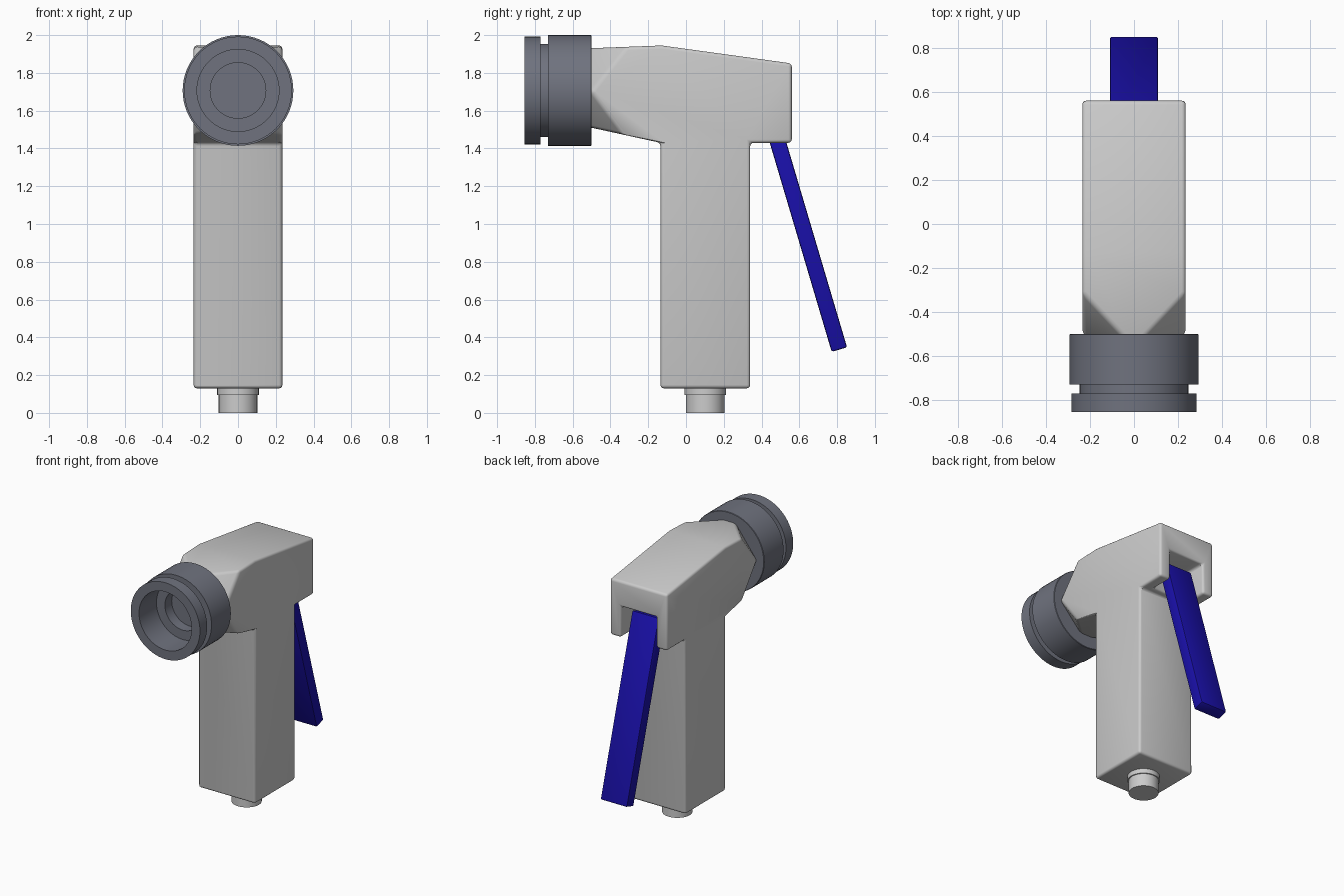
import bpy, bmesh, math
from mathutils import Vector, Matrix

if "Cube" in bpy.data.objects:
    bpy.data.objects.remove(bpy.data.objects["Cube"])


def material(name, rgb):
    m = bpy.data.materials.new(name)
    m.diffuse_color = (*rgb, 1)
    m.use_nodes = True
    m.node_tree.nodes["Principled BSDF"].inputs["Base Color"].default_value = m.diffuse_color
    return m


def add_object(name, bm, mat=None):
    bmesh.ops.recalc_face_normals(bm, faces=bm.faces)
    me = bpy.data.meshes.new(name)
    bm.to_mesh(me)
    bm.free()
    ob = bpy.data.objects.new(name, me)
    bpy.context.collection.objects.link(ob)
    if mat:
        me.materials.append(mat)
    return ob


def activate(ob):
    bpy.ops.object.select_all(action='DESELECT')
    ob.select_set(True)
    bpy.context.view_layer.objects.active = ob


def smooth(ob):
    activate(ob)
    bpy.ops.object.shade_smooth_by_angle(angle=math.radians(30))


def bevel(ob, width, segments=3):
    activate(ob)
    mod = ob.modifiers.new("bevel", 'BEVEL')
    mod.width, mod.segments = width, segments
    mod.limit_method, mod.angle_limit = 'ANGLE', math.radians(35)
    bpy.ops.object.modifier_apply(modifier=mod.name)


def box(name, size, centre, mat=None):
    bm = bmesh.new()
    bmesh.ops.create_cube(bm, size=1)
    bmesh.ops.scale(bm, vec=size, verts=bm.verts)
    ob = add_object(name, bm, mat)
    ob.location = centre
    return ob


def lathe(name, profile, matrix, mat=None, steps=64):
    bm = bmesh.new()
    vs = [bm.verts.new((r, 0, h)) for r, h in profile]
    es = [bm.edges.new(p) for p in zip(vs, vs[1:])]
    bmesh.ops.spin(bm, geom=vs + es, cent=(0, 0, 0), axis=(0, 0, 1),
                   angle=math.tau, steps=steps)
    bmesh.ops.remove_doubles(bm, verts=bm.verts, dist=1e-4)
    bmesh.ops.transform(bm, matrix=matrix, verts=bm.verts)
    ob = add_object(name, bm, mat)
    smooth(ob)
    return ob


# Body: head profile extruded across x
W = 0.235
side = [(-0.52, 1.514), (-0.135, 1.43), (0.34, 1.43), (0.56, 1.43),
        (0.56, 1.85), (-0.13, 1.945), (-0.52, 1.93)]
bm = bmesh.new()
a, b = [[bm.verts.new((x, y, z)) for y, z in side] for x in (-W, W)]
bm.faces.new(a)
bm.faces.new(b[::-1])
for i in range(len(side)):
    j = (i + 1) % len(side)
    bm.faces.new((a[i], a[j], b[j], b[i]))
bmesh.ops.recalc_face_normals(bm, faces=bm.faces)

# Front corner chamfers on the head
for sx in (-1, 1):
    for n in ((sx / 0.175, -1 / 0.18, 1 / 0.23), (sx / 0.175, -1 / 0.141, -1 / 0.19)):
        bmesh.ops.bisect_plane(bm, geom=bm.verts[:] + bm.edges[:] + bm.faces[:],
                               dist=1e-4, plane_co=(sx * W, -0.5, 1.70),
                               plane_no=Vector(n).normalized(), clear_outer=True)
        bmesh.ops.holes_fill(bm, edges=[e for e in bm.edges if e.is_boundary], sides=0)

# Handle pulled down from the underside of the head
under = min(bm.faces, key=lambda f: (f.calc_center_median() - Vector((0, 0.1, 1.43))).length)
new = bmesh.ops.extrude_discrete_faces(bm, faces=[under])['faces']
bmesh.ops.translate(bm, vec=(0, 0, 0.13 - 1.43), verts=new[0].verts)
body = add_object("body", bm)

# Slot for the lever at the back of the head
cutter = box("slot_cutter", (0.29, 0.415, 0.46), (0, 0.5925, 1.43))
cutter.hide_render = True
activate(body)
cut = body.modifiers.new("slot", 'BOOLEAN')
cut.operation, cut.object, cut.solver = 'DIFFERENCE', cutter, 'EXACT'
bpy.ops.object.modifier_apply(modifier=cut.name)
bpy.data.objects.remove(cutter)
bevel(body, 0.018)
smooth(body)

# Lever
blue = material("blue", (0.01, 0.005, 0.4))
lever = box("lever", (0.22, 0.085, 1.32), (0, 0.6245, 0.968), blue)
lever.rotation_euler.x = math.radians(16.5)
bevel(lever, 0.01, 2)
smooth(lever)

# Nozzle: stepped rings with a stepped bore, turned to face -y
slate = material("slate", (0.16, 0.17, 0.21))
nozzle = [(0, 0.5), (0.29, 0.5), (0.293, 0.503), (0.293, 0.73), (0.247, 0.73),
          (0.247, 0.77), (0.285, 0.77), (0.285, 0.855), (0.217, 0.855),
          (0.217, 0.65), (0.147, 0.65), (0.147, 0.57), (0, 0.57)]
lathe("nozzle", nozzle,
      Matrix.Translation((0, 0, 1.707)) @ Matrix.Rotation(math.radians(90), 4, 'X'), slate)

# Hose stem under the handle
stem = [(0, 0), (0.102, 0), (0.102, 0.095), (0.11, 0.095), (0.11, 0.14), (0, 0.14)]
lathe("hose_stem", stem, Matrix.Translation((0, 0.102, 0)), steps=48)
